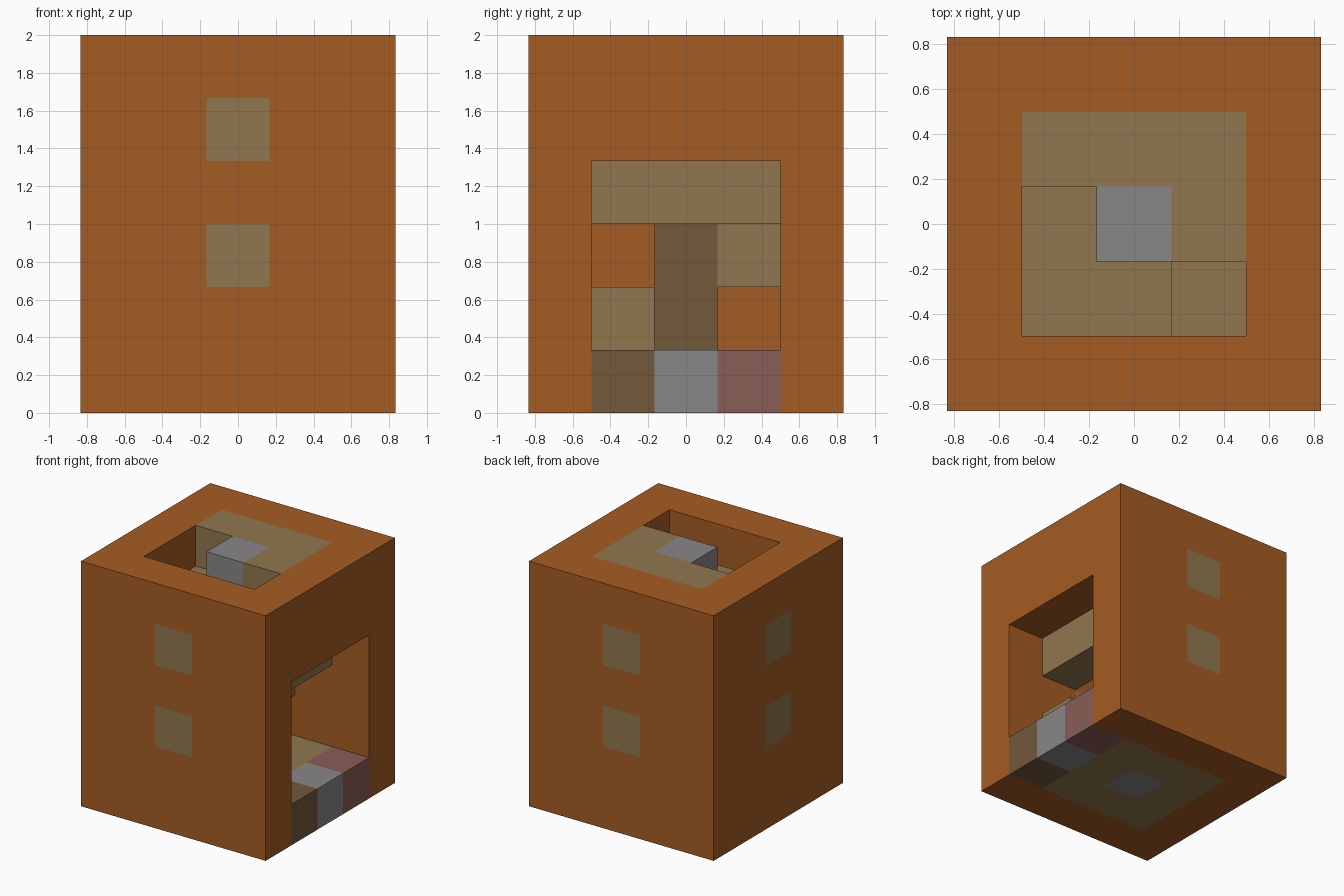
import bpy, bmesh
from mathutils import Vector

if "Cube" in bpy.data.objects:
    bpy.data.objects.remove(bpy.data.objects["Cube"], do_unlink=True)

U = 1 / 3          # side of one building block
LAYERS = range(6)


def material(name, rgb):
    # sRGB bytes to linear
    lin = [((c / 255 + 0.055) / 1.055) ** 2.4 for c in rgb]
    m = bpy.data.materials.new(name)
    m.use_nodes = True
    m.diffuse_color = (*lin, 1)
    m.node_tree.nodes["Principled BSDF"].inputs["Base Color"].default_value = (*lin, 1)
    return m


orange = material("orange clay", (165, 92, 34))
tan = material("tan wood", (144, 119, 78))
brown = material("brown wood", (114, 89, 59))
grey = material("grey stone", (137, 134, 135))
mauve = material("mauve stone", (138, 93, 86))

blocks = {}        # (x, y, layer) -> part
colours = {}


def part(name, colour, cells):
    colours[name] = colour
    for c in cells:
        blocks[c] = name


# Outer walls: a square ring of blocks on every layer
part("outer_walls", orange, [(x, y, z) for x in range(-2, 3) for y in range(-2, 3)
                             for z in LAYERS if 2 in (abs(x), abs(y))])

# Doorway through the +x wall, with a three-coloured sill
for y in (-1, 0, 1):
    for z in (1, 2, 3):
        del blocks[2, y, z]
part("door_sill_front", brown, [(2, -1, 0)])
part("door_sill_middle", grey, [(2, 0, 0)])
part("door_sill_back", mauve, [(2, 1, 0)])

# Two windows stacked on each of the other three walls
for side, x, y in (("front", 0, -2), ("back", 0, 2), ("right", -2, 0)):
    part(side + "_windows", tan, [(x, y, z) for z in (2, 4)])

# Floor slab and centre pillar
ring = [(1, -1), (0, -1), (-1, -1), (-1, 0), (-1, 1), (0, 1), (1, 1), (1, 0)]
part("floor", tan, [(x, y, 0) for x, y in ring])
part("pillar_base", grey, [(0, 0, 0)])
part("pillar", brown, [(0, 0, z) for z in range(1, 5)])
part("pillar_top", grey, [(0, 0, 5)])

# Spiral stair: the lowest flight starts inside the door
flights = {1: [(1, -1), (0, -1), (-1, -1)],
           2: [(-1, 0), (-1, 1), (0, 1)],
           3: [(1, 1), (1, 0), (1, -1)],
           4: [(0, -1), (-1, -1), (-1, 0)]}
for z, cells in flights.items():
    part(f"stair_flight_{z}", tan, [(x, y, z) for x, y in cells])
part("top_landing", tan, [(x, y, 5) for x, y in ring[4:]])


def build(name):
    # Make the exposed faces of a part, then merge the flat ones
    bm = bmesh.new()
    for cell in [c for c, n in blocks.items() if n == name]:
        for axis in range(3):
            for sign in (-1, 1):
                n = Vector((0, 0, 0))
                n[axis] = sign
                if tuple(int(a + b) for a, b in zip(cell, n)) in blocks:
                    continue
                u, v = Vector((0, 0, 0)), Vector((0, 0, 0))
                u[(axis + 1) % 3] = 1
                v[(axis + 2) % 3] = sign
                mid = Vector(cell) + Vector((0, 0, 0.5)) + n / 2
                corners = [(-u - v), (u - v), (u + v), (v - u)]
                bm.faces.new([bm.verts.new((mid + c / 2) * U) for c in corners])
    if not bm.faces:
        bm.free()
        return
    bmesh.ops.remove_doubles(bm, verts=bm.verts, dist=0.001)
    bmesh.ops.dissolve_limit(bm, angle_limit=0.01, verts=bm.verts, edges=bm.edges)
    mesh = bpy.data.meshes.new(name)
    bm.to_mesh(mesh)
    bm.free()
    mesh.materials.append(colours[name])
    bpy.context.collection.objects.link(bpy.data.objects.new(name, mesh))


for part_name in colours:
    build(part_name)
